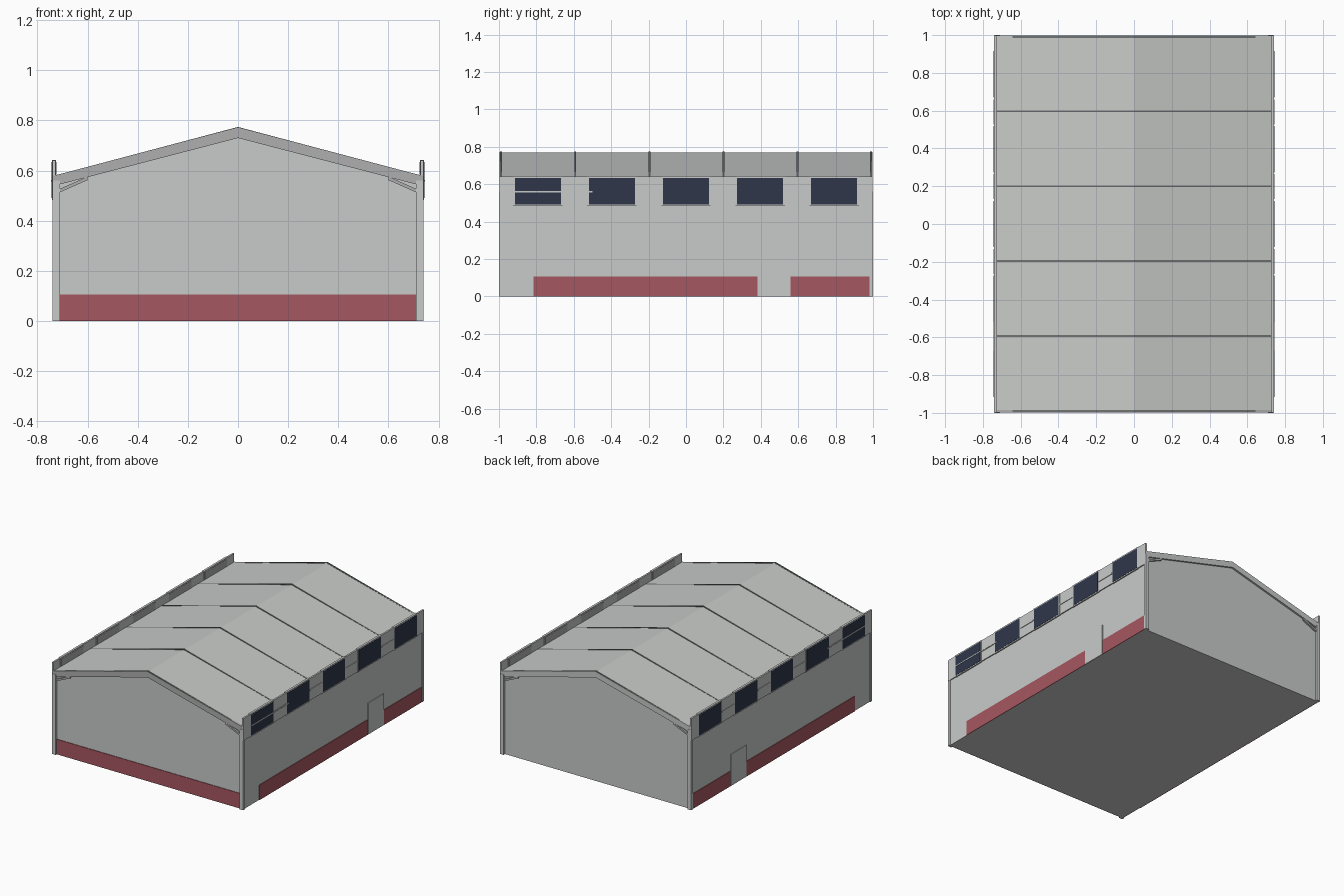
import bpy, bmesh

if "Cube" in bpy.data.objects:
    bpy.data.objects.remove(bpy.data.objects["Cube"])


def material(name, rgb):
    m = bpy.data.materials.new(name)
    m.diffuse_color = (*rgb, 1)
    m.use_nodes = True
    m.node_tree.nodes["Principled BSDF"].inputs["Base Color"].default_value = m.diffuse_color
    return m


WALL = material("wall_grey", (0.58, 0.60, 0.585))
SHADE = material("shaded_grey", (0.42, 0.425, 0.42))
DARK = material("dark_grey", (0.16, 0.165, 0.165))
RED = material("plinth_red", (0.38, 0.095, 0.115))
GLASS = material("window_navy", (0.028, 0.037, 0.068))


def prism(name, profile, y0, y1, mat):
    """Extrude an x-z outline from y0 to y1."""
    bm = bmesh.new()
    face = bm.faces.new([bm.verts.new((x, y0, z)) for x, z in profile])
    out = bmesh.ops.extrude_face_region(bm, geom=[face])
    for v in out["geom"]:
        if isinstance(v, bmesh.types.BMVert):
            v.co.y = y1
    bmesh.ops.recalc_face_normals(bm, faces=bm.faces)
    mesh = bpy.data.meshes.new(name)
    bm.to_mesh(mesh)
    bm.free()
    mesh.materials.append(mat)
    ob = bpy.data.objects.new(name, mesh)
    bpy.context.collection.objects.link(ob)
    return ob


def box(name, xa, xb, y0, y1, z0, z1, mat):
    return prism(name, [(xa, z0), (xb, z0), (xb, z1), (xa, z1)], y0, y1, mat)


EAVE, RIDGE, HALF = 0.578, 0.77, 0.738


def roof_band(name, lower, upper, y0, y1, mat, half=HALF):
    """Gable-shaped strip between two offsets from the roof line."""
    top = [(-half, EAVE + upper), (0, RIDGE + upper), (half, EAVE + upper)]
    low = [(half, EAVE + lower), (0, RIDGE + lower), (-half, EAVE + lower)]
    return prism(name, top + low, y0, y1, mat)


# Main hall and roof sheet
W = 0.733
prism("hall_body", [(-W, 0), (W, 0), (W, EAVE - 0.007), (0, RIDGE - 0.008),
                    (-W, EAVE - 0.007)], -0.985, 0.985, WALL)
roof_band("roof_sheet", -0.008, 0, -0.995, 0.995, WALL)

# Roof seams at each bay
for y in (-0.99, -0.592, -0.195, 0.2, 0.597, 0.99):
    roof_band("roof_seam", -0.002, 0.004, y - 0.005, y + 0.005, DARK, 0.725)

# Gable rafters, corner posts, haunches
roof_band("front_rafter", -0.04, 0.001, -0.998, -0.984, SHADE)
roof_band("back_rafter", -0.04, 0.001, 0.984, 0.998, WALL)
for s in (1, -1):
    for e in (1, -1):
        box("corner_post", s * 0.71, s * 0.739, e * 0.98, e * 1.0, 0, 0.56, WALL)
        prism("haunch", [(s * 0.725, 0.507), (s * 0.725, 0.521), (s * 0.60, 0.576),
                         (s * 0.60, 0.562)], e * 0.984, e * 0.997, SHADE)
box("front_plinth", -0.71, 0.71, -0.989, -0.984, 0, 0.105, RED)

# Long sides
for s in (1, -1):
    box("parapet", s * 0.728, s * 0.74, -0.998, 0.998, 0.485, 0.64, WALL)
    for y0, y1 in ((-0.815, 0.383), (0.56, 0.988)):
        box("side_plinth", s * 0.732, s * 0.737, y0, y1, 0, 0.105, RED)
    box("side_door", s * 0.732, s * 0.738, 0.385, 0.558, 0.001, 0.22, WALL)
    for i in range(5):
        y = (i - 2) * 0.396
        box("window_frame", s * 0.726, s * 0.7415, y - 0.132, y + 0.132, 0.482, 0.643, WALL)
        box("window_glass", s * 0.739, s * 0.743, y - 0.123, y + 0.123, 0.49, 0.634, GLASS)
        box("window_back", s * 0.7245, s * 0.728, y - 0.123, y + 0.123, 0.585, 0.634, SHADE)
    # Eaves rail between windows, and the bar over the first window
    for i in range(4):
        y = (i - 1.5) * 0.396
        box("eaves_rail", s * 0.738, s * 0.744, y - 0.066, y + 0.066, 0.554, 0.564, WALL)
    box("window_bar", s * 0.74, s * 0.745, -0.915, -0.5, 0.556, 0.563, WALL)
